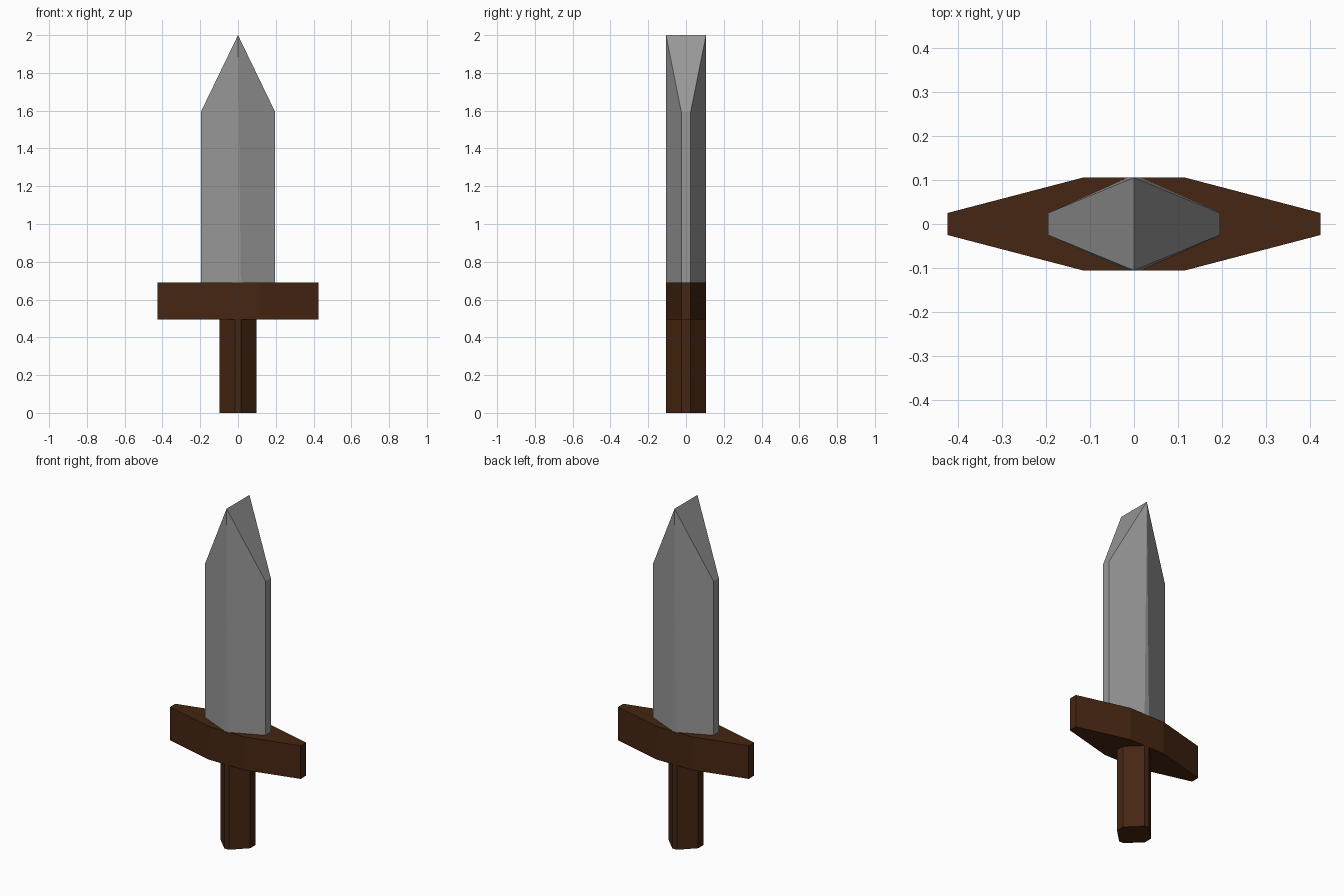
import bpy, bmesh

if "Cube" in bpy.data.objects:
    bpy.data.objects.remove(bpy.data.objects["Cube"])


def paint(name, rgb):
    m = bpy.data.materials.new(name)
    m.diffuse_color = (*rgb, 1)
    m.use_nodes = True
    m.node_tree.nodes["Principled BSDF"].inputs["Base Color"].default_value = m.diffuse_color
    return m


def prism(name, half_x, flat_x, z0, z1, mat, shape_top=None):
    """Eight-sided bar with a flattened diamond section."""
    hy, ey = 0.106, 0.025
    quarter = [(half_x, ey), (flat_x, hy)]
    half = quarter + [(-x, y) for x, y in reversed(quarter)]
    ring = half + [(-x, -y) for x, y in half]
    bm = bmesh.new()
    low = [bm.verts.new((x, y, z0)) for x, y in ring]
    top = [bm.verts.new((x, y, z1)) for x, y in ring]
    bm.faces.new(low[::-1])
    n = len(ring)
    for i in range(n):
        j = (i + 1) % n
        bm.faces.new((low[i], low[j], top[j], top[i]))
    if shape_top:
        shape_top(bm, top)
    else:
        bm.faces.new(top)
    bmesh.ops.recalc_face_normals(bm, faces=bm.faces)
    me = bpy.data.meshes.new(name)
    bm.to_mesh(me)
    bm.free()
    ob = bpy.data.objects.new(name, me)
    bpy.context.collection.objects.link(ob)
    me.materials.append(mat)
    return ob


def chisel_tip(bm, top):
    # shoulders drop down, the front and back flats close into a roof ridge
    for v in top:
        if abs(v.co.x) > 0.1:
            v.co.z = 1.595
        else:
            v.co.x = 0
    bm.faces.new((top[7], top[0], top[1], top[6]))
    bm.faces.new((top[3], top[4], top[5], top[2]))
    bmesh.ops.remove_doubles(bm, verts=bm.verts, dist=1e-4)


wood = paint("wood", (0.06, 0.019, 0.006))
steel = paint("steel", (0.31, 0.31, 0.31))

# Grip
prism("handle", 0.097, 0.015, 0.0, 0.495, wood)
# Crossguard
prism("guard", 0.425, 0.115, 0.495, 0.69, wood)
# Blade
prism("blade", 0.196, 0.015, 0.69, 2.0, steel, chisel_tip)
